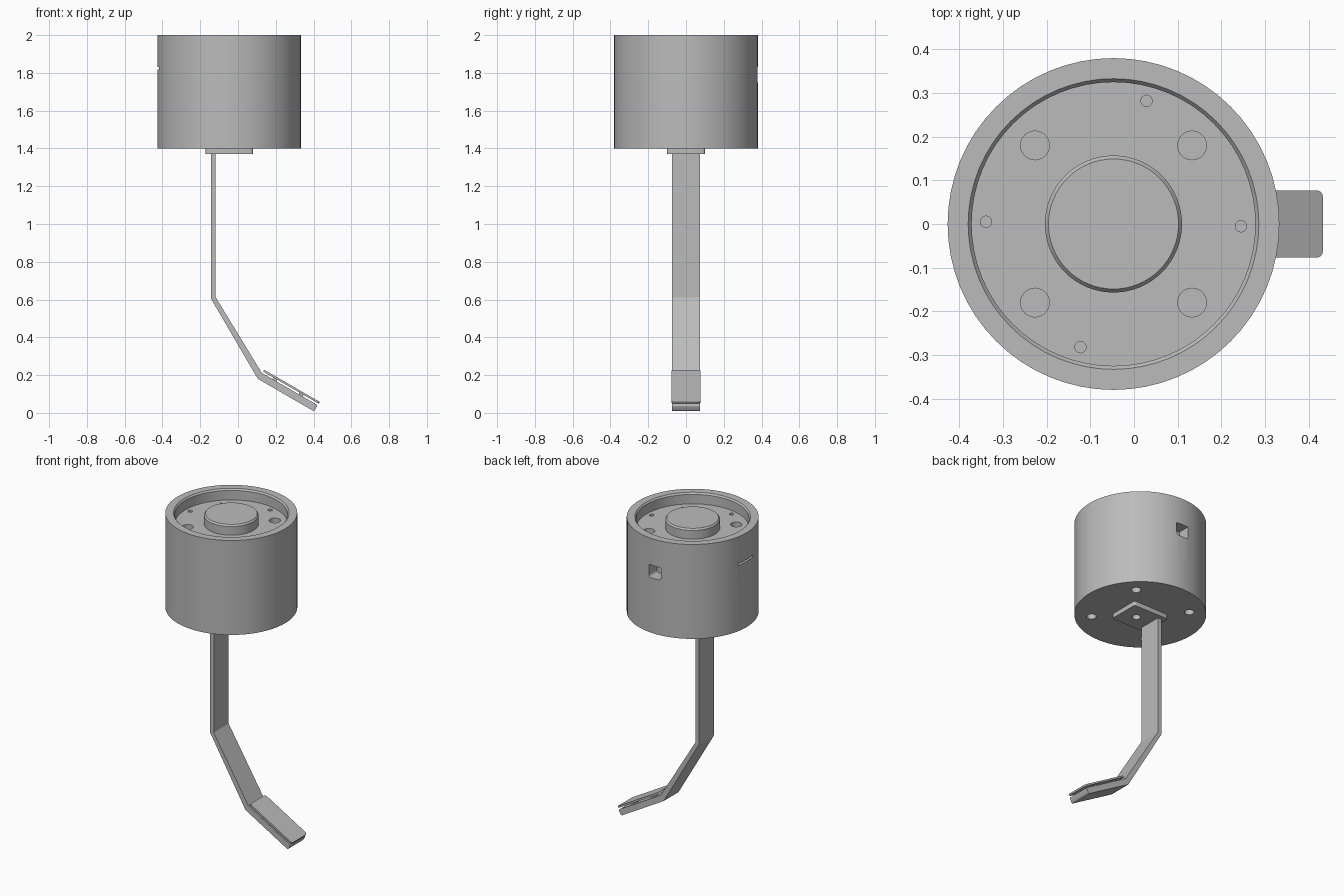
import bpy, bmesh, math
from mathutils import Matrix, Vector

if "Cube" in bpy.data.objects:
    bpy.data.objects.remove(bpy.data.objects["Cube"])

CX = -0.047          # axis of the round housing
HALF_W = 0.075       # half width of the arm

grey = bpy.data.materials.new("plain grey")
grey.use_nodes = True
colour = (0.5, 0.5, 0.5, 1)
grey.diffuse_color = colour
grey.node_tree.nodes["Principled BSDF"].inputs["Base Color"].default_value = colour


def add(name, bm):
    bmesh.ops.recalc_face_normals(bm, faces=bm.faces)
    mesh = bpy.data.meshes.new(name)
    bm.to_mesh(mesh)
    bm.free()
    mesh.materials.append(grey)
    ob = bpy.data.objects.new(name, mesh)
    bpy.context.collection.objects.link(ob)
    return ob


def activate(ob):
    bpy.ops.object.select_all(action='DESELECT')
    ob.select_set(True)
    bpy.context.view_layer.objects.active = ob


def smooth(ob):
    activate(ob)
    bpy.ops.object.shade_smooth_by_angle(angle=math.radians(30))


def lathe(name, profile, steps=64):
    bm = bmesh.new()
    verts = [bm.verts.new((r, 0, z)) for r, z in profile]
    edges = [bm.edges.new(p) for p in zip(verts, verts[1:])]
    bmesh.ops.spin(bm, geom=verts + edges, cent=(0, 0, 0), axis=(0, 0, 1),
                   angle=math.tau, steps=steps)
    bmesh.ops.remove_doubles(bm, verts=bm.verts, dist=1e-5)
    bmesh.ops.translate(bm, verts=bm.verts, vec=(CX, 0, 0))
    return add(name, bm)


def box(name, centre, size, tilt=0, bevel=0, axis=None):
    """Box with optional rounding of the edges that run along one axis."""
    bm = bmesh.new()
    bmesh.ops.create_cube(bm, size=1, matrix=Matrix.Diagonal((*size, 1)))
    if bevel:
        edges = [e for e in bm.edges if abs((e.verts[0].co - e.verts[1].co)[axis]) > 1e-4]
        bmesh.ops.bevel(bm, geom=edges, offset=bevel, segments=4, profile=0.5, affect='EDGES')
    bm.transform(Matrix.Translation(centre) @ Matrix.Rotation(tilt, 4, 'Y'))
    return add(name, bm)


def rod(x, y, z, radius, depth):
    bm = bmesh.new()
    bmesh.ops.create_cone(bm, cap_ends=True, segments=24, radius1=radius, radius2=radius,
                          depth=depth, matrix=Matrix.Translation((x, y, z)))
    return add("hole_cutter", bm)


def cut(ob, cutters):
    for c in cutters:
        c.hide_render = True
        mod = ob.modifiers.new("cut", 'BOOLEAN')
        mod.operation, mod.solver, mod.object = 'DIFFERENCE', 'EXACT', c
        activate(ob)
        bpy.ops.object.modifier_apply(modifier=mod.name)
        bpy.data.objects.remove(c)


# Round housing: lower drum with cable port, slot and screw holes
drum = lathe("housing_drum", [(0, 1.4), (0.38, 1.4), (0.38, 1.83), (0, 1.83)])
corners = [(sx, sy) for sx in (-1, 1) for sy in (-1, 1)]
cutters = [rod(CX + 0.2 * sx, 0.2 * sy, 1.4, 0.028, 0.12) for sx, sy in corners]
cutters.append(box("port_cutter", (CX, 0.36, 1.795), (0.085, 0.12, 0.09), bevel=0.015, axis=1))
cutters.append(box("slot_cutter", (CX - 0.37, 0, 1.83), (0.08, 0.15, 0.024)))
cut(drum, cutters)
smooth(drum)

# Cover: raised rim, recessed floor and central boss
cover = lathe("housing_cover", [(0, 1.83), (0.38, 1.83), (0.38, 2), (0.333, 2), (0.325, 1.99),
                                (0.325, 1.93), (0.157, 1.93), (0.157, 1.985),
                                (0.149, 1.995), (0, 1.995)])
cutters = [rod(CX + 0.18 * sx, 0.18 * sy, 1.93, 0.033, 0.1) for sx, sy in corners]
for deg in (75, 179, 255, 359):
    a = math.radians(deg)
    cutters.append(rod(CX + 0.292 * math.cos(a), 0.292 * math.sin(a), 1.93, 0.013, 0.08))
cut(cover, cutters)
smooth(cover)

# Mounting plate under the drum
plate = box("mounting_plate", (CX + 0.001, 0, 1.386), (0.25, 0.2, 0.03), bevel=0.012, axis=2)
cut(plate, [rod(CX + 0.03, 0, 1.38, 0.025, 0.1)])
smooth(plate)

# Bent flat arm
outline = [(-0.143, 1.375), (-0.143, 0.605), (0.105, 0.18), (0.13, 0.205),
           (-0.118, 0.612), (-0.118, 1.375)]
bm = bmesh.new()
side = bm.faces.new([bm.verts.new((x, -HALF_W, z)) for x, z in outline])
ext = bmesh.ops.extrude_face_region(bm, geom=[side])
bmesh.ops.translate(bm, vec=(0, 2 * HALF_W, 0),
                    verts=[v for v in ext["geom"] if isinstance(v, bmesh.types.BMVert)])
add("bent_arm", bm)

# Sloping foot: tray, thin top pad and small spacers between them
TILT = math.radians(30)
along = Vector((math.cos(TILT), 0, -math.sin(TILT)))
up = Vector((math.sin(TILT), 0, math.cos(TILT)))
heel = Vector((0.105, 0, 0.18))


def foot_point(distance, height):
    return heel + along * distance + up * height


smooth(box("foot_tray", foot_point(0.172, 0.019), (0.344, 0.15, 0.038), TILT, 0.008, 1))
smooth(box("foot_pad", foot_point(0.175, 0.053), (0.34, 0.154, 0.011), TILT, 0.016, 2))
for d in (0.08, 0.24):
    box("foot_spacer", foot_point(d, 0.043), (0.025, 0.11, 0.014), TILT)
